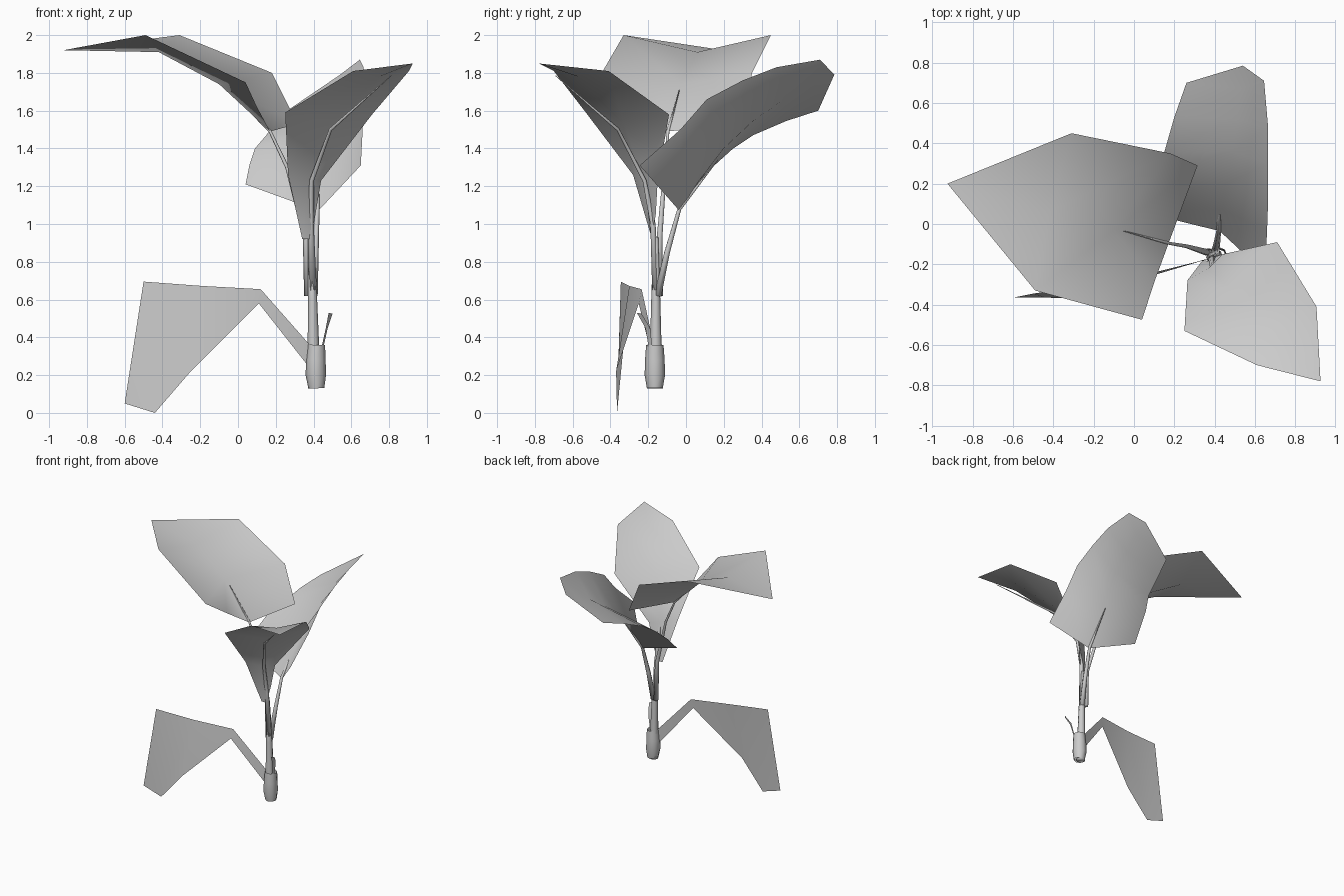
import bpy, math
from mathutils import Vector


def add_mesh(name, verts, faces):
    me = bpy.data.meshes.new(name)
    me.from_pydata([tuple(v) for v in verts], [], faces)
    me.update()
    for p in me.polygons:
        p.use_smooth = True
    ob = bpy.data.objects.new(name, me)
    bpy.context.collection.objects.link(ob)
    return ob


def leaf(name, rows, tip=None):
    """Sheet blade: rows of (edge, midrib, edge) points from base, closed by a tip."""
    n = len(rows[0])
    verts = [p for r in rows for p in r]
    faces = [(i * n + j, i * n + j + 1, (i + 1) * n + j + 1, (i + 1) * n + j)
             for i in range(len(rows) - 1) for j in range(n - 1)]
    if tip:
        verts.append(tip)
        last = (len(rows) - 1) * n
        faces += [(last + j, last + j + 1, len(verts) - 1) for j in range(n - 1)]
    return add_mesh(name, verts, faces)


def tube(name, path, radii, sides=6, caps=True):
    """Tapered tube following a path."""
    pts = [Vector(p) for p in path]
    verts, faces = [], []
    for i, p in enumerate(pts):
        d = (pts[min(i + 1, len(pts) - 1)] - pts[max(i - 1, 0)]).normalized()
        u = d.cross(Vector((0, 1, 0.1))).normalized()
        v = d.cross(u)
        for k in range(sides):
            a = 2 * math.pi * k / sides
            verts.append(p + (u * math.cos(a) + v * math.sin(a)) * radii[i])
    for i in range(len(pts) - 1):
        for k in range(sides):
            a, b = i * sides + k, i * sides + (k + 1) % sides
            faces.append((a, b, b + sides, a + sides))
    if caps:
        faces += [tuple(range(sides))[::-1],
                  tuple(range(len(verts) - sides, len(verts)))]
    return add_mesh(name, verts, faces)


# stem and the wrapped sheath at its foot
tube("stem", [(.405, -.16, .13), (.40, -.16, .3), (.395, -.16, .6), (.385, -.16, .93)],
     [.035, .032, .024, .013], 8)
tube("base_sheath", [(.415, -.165, .13), (.412, -.165, .2), (.412, -.165, .28), (.415, -.165, .36)],
     [.042, .054, .052, .046], 8, caps=False)

# petioles, each running on under its blade as a thin midrib
tube("left_petiole", [(.37, -.14, .62), (.36, -.14, .93), (.26, -.11, 1.3), (.17, -.095, 1.49), (-.05, -.035, 1.71)],
     [.02, .017, .01, .008, .002])
tube("back_petiole", [(.40, -.15, .62), (.41, -.10, .85), (.42, -.035, 1.08), (.43, .17, 1.34)],
     [.022, .017, .012, .002])
tube("front_petiole", [(.395, -.16, .65), (.385, -.175, 1.0), (.39, -.22, 1.23), (.49, -.36, 1.5), (.81, -.69, 1.785)],
     [.022, .016, .012, .009, .002])

# large upper left leaf
leaf("left_leaf", [
    [(.315, .29, 1.53), (.17, -.10, 1.49), (.10, -.29, 1.62)],
    [(.18, .35, 1.80), (-.10, -.03, 1.74), (.04, -.475, 1.75)],
    [(-.31, .45, 2.0), (-.42, .06, 1.91), (-.49, -.33, 2.0)],
], (-.925, .2, 1.92))

# long arched back leaf
leaf("back_leaf", [
    [(.04, .06, 1.21), (.425, -.035, 1.07), (.65, -.245, 1.31)],
    [(.06, .15, 1.31), (.44, .07, 1.23), (.66, -.03, 1.50)],
    [(.09, .25, 1.40), (.46, .20, 1.40), (.665, .11, 1.66)],
    [(.15, .355, 1.47), (.49, .36, 1.55), (.665, .30, 1.76)],
    [(.20, .53, 1.545), (.51, .52, 1.66), (.665, .48, 1.83)],
    [(.26, .70, 1.60), (.53, .67, 1.74), (.645, .71, 1.87)],
], (.54, .785, 1.79))

# front right leaf, funnelling down to the stem
leaf("front_leaf", [
    [(.34, -.18, .92), (.385, -.185, .92), (.41, -.16, 1.05)],
    [(.265, -.28, 1.26), (.37, -.22, 1.23), (.44, -.15, 1.23)],
    [(.25, -.53, 1.59), (.49, -.33, 1.53), (.71, -.09, 1.58)],
    [(.61, -.70, 1.81), (.75, -.57, 1.78), (.905, -.41, 1.81)],
], (.925, -.78, 1.85))

# drooping lower leaf with its flat stalk
leaf("lower_leaf", [
    [(.38, -.17, .36), (.37, -.17, .25)],
    [(.12, -.235, .655), (.11, -.25, .58)],
    [(-.19, -.30, .672), (-.25, -.37, .22)],
    [(-.50, -.345, .695), (-.44, -.365, 0)],
], (-.60, -.365, .05))

# small withered sprout
leaf("sprout", [
    [(.415, -.20, .27), (.43, -.17, .28)],
    [(.445, -.20, .36), (.455, -.18, .36)],
    [(.465, -.215, .45), (.475, -.19, .45)],
    [(.48, -.26, .53), (.50, -.235, .525)],
])
